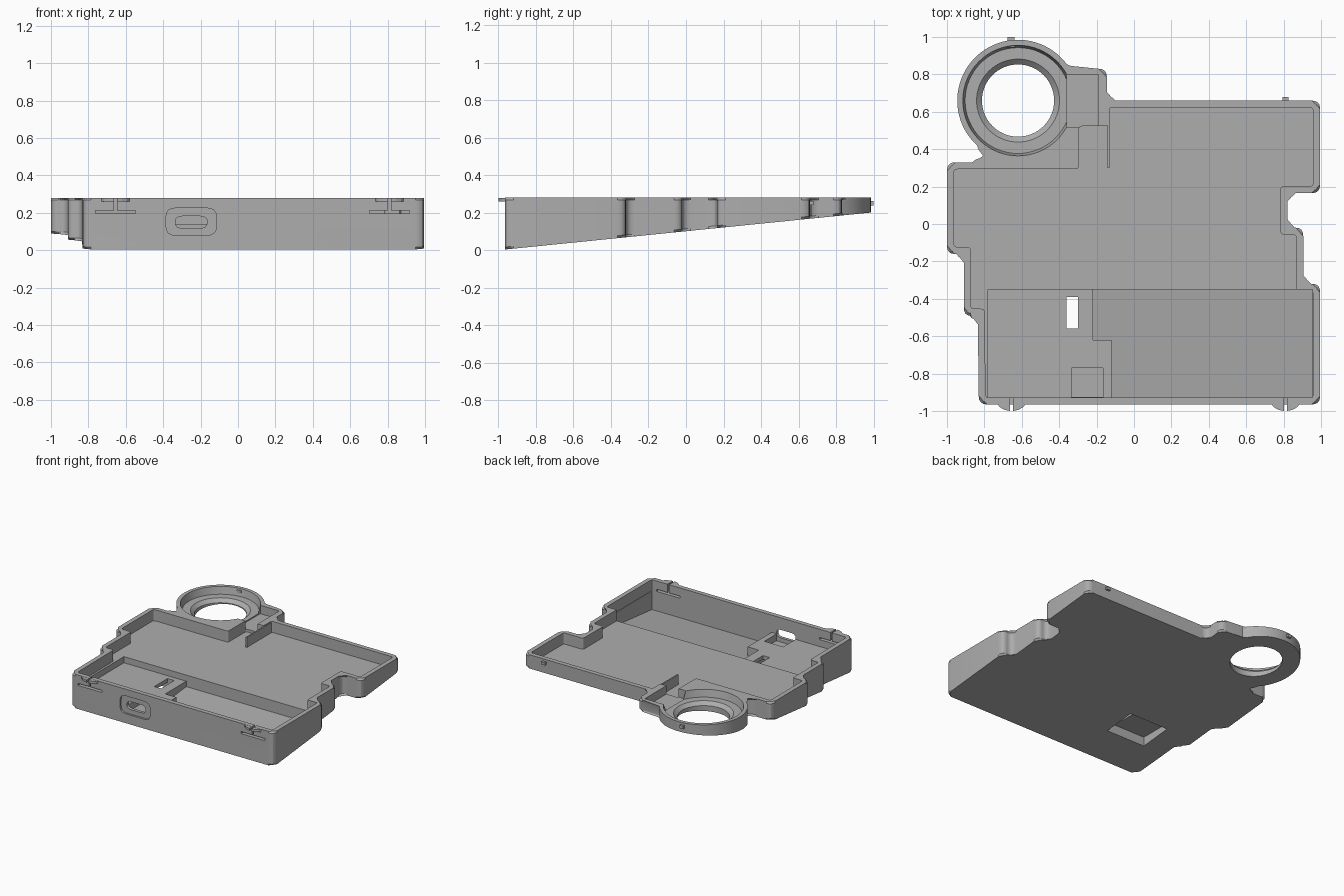
import bpy, bmesh, math
from mathutils import Vector

if "Cube" in bpy.data.objects:
    bpy.data.objects.remove(bpy.data.objects["Cube"], do_unlink=True)

TOP = 0.28
RING = Vector((-0.62, 0.66))
RING_R = 0.325

grey = bpy.data.materials.new("plain grey plastic")
grey.use_nodes = True
grey.diffuse_color = (0.42, 0.42, 0.42, 1)
grey.node_tree.nodes["Principled BSDF"].inputs["Base Color"].default_value = (0.42, 0.42, 0.42, 1)


def underside(y):
    return 0.004 + 0.101 * (y + 0.965)


def rounded(points, r, steps=4):
    # replace each corner with a short curve
    out = []
    pts = [Vector(p) for p in points]
    for i, p in enumerate(pts):
        a, b = pts[i - 1] - p, pts[(i + 1) % len(pts)] - p
        s = p + a.normalized() * min(r, a.length * 0.45)
        e = p + b.normalized() * min(r, b.length * 0.45)
        for k in range(steps + 1):
            t = k / steps
            out.append(s * (1 - t) ** 2 + p * 2 * t * (1 - t) + e * t * t)
    return out


def inset(points, d):
    # shift every side of a counter-clockwise outline inwards
    out = []
    pts = [Vector(p) for p in points]
    for i, p in enumerate(pts):
        u = (p - pts[i - 1]).normalized()
        v = (pts[(i + 1) % len(pts)] - p).normalized()
        n, m = Vector((-u.y, u.x)), Vector((-v.y, v.x))
        out.append(p + (n + m) * d / (1 + n.dot(m)))
    return out


def finish(bm, name):
    bmesh.ops.recalc_face_normals(bm, faces=bm.faces)
    mesh = bpy.data.meshes.new(name)
    bm.to_mesh(mesh)
    bm.free()
    obj = bpy.data.objects.new(name, mesh)
    bpy.context.collection.objects.link(obj)
    mesh.materials.append(grey)
    return obj


def prism(name, outline, low, high, bevel=0.0):
    # low and high are heights or functions of y
    lo = low if callable(low) else lambda y: low
    hi = high if callable(high) else lambda y: high
    bm = bmesh.new()
    b = [bm.verts.new((p[0], p[1], lo(p[1]))) for p in outline]
    t = [bm.verts.new((p[0], p[1], hi(p[1]))) for p in outline]
    caps = [bm.faces.new(b[::-1]), bm.faces.new(t)]
    for i in range(len(b)):
        bm.faces.new((b[i - 1], b[i], t[i], t[i - 1]))
    if bevel:
        edges = list({e for f in caps for e in f.edges})
        bmesh.ops.bevel(bm, geom=edges, offset=bevel, segments=1, affect='EDGES')
    return finish(bm, name)


def rect(x0, x1, y0, y1):
    return [(x0, y0), (x1, y0), (x1, y1), (x0, y1)]


def box(name, x0, x1, y0, y1, z0, z1):
    return prism(name, rect(x0, x1, y0, y1), z0, z1)


def cone(name, r0, r1, z0, z1):
    bm = bmesh.new()
    bmesh.ops.create_cone(bm, cap_ends=True, segments=64, radius1=r0, radius2=r1, depth=z1 - z0)
    bmesh.ops.translate(bm, verts=bm.verts, vec=(RING.x, RING.y, (z0 + z1) / 2))
    return finish(bm, name)


def front_slot(name, x0, x1, z0, z1, r, y0, y1):
    # rounded rectangle running through the front wall
    outline = rounded(rect(x0, x1, z0, z1), r)
    obj = prism(name, outline, y0, y1)
    for v in obj.data.vertices:
        x, z, y = v.co
        v.co = (x, y, z)
    obj.data.flip_normals()
    return obj


def combine(target, other, operation):
    other.hide_render = True
    mod = target.modifiers.new("shape", 'BOOLEAN')
    mod.object, mod.operation, mod.solver = other, operation, 'EXACT'
    bpy.context.view_layer.objects.active = target
    bpy.ops.object.modifier_apply(modifier=mod.name)
    bpy.data.objects.remove(other, do_unlink=True)


# stepped sides shared by the outer shell and the room inside it
right_side = [(-0.83, -0.965), (0.995, -0.965), (0.995, -0.32), (0.905, -0.32), (0.905, -0.02),
              (0.82, -0.02), (0.82, 0.165), (0.995, 0.165), (0.995, 0.66)]
left_side = [(-1.0, 0.33), (-1.0, -0.16), (-0.91, -0.16), (-0.91, -0.49), (-0.835, -0.49)]

# outer shell with the ring on its rear corner
back = rounded(right_side + [(-0.145, 0.66), (-0.145, 0.83), (-0.35, 0.83),
                             (-0.82, 0.33)] + left_side, 0.045)
start = (len(right_side) + 2) * 5
arc = []
for k in range(45):
    a = math.radians(32 + (232 - 32) * k / 44)
    arc.append(RING + Vector((math.cos(a), math.sin(a))) * RING_R)
outline = back[:start] + arc + back[start + 5:]
shell = prism("case_shell", outline, underside, TOP, bevel=0.013)

# main room, front pocket and raised shelf
room = inset(right_side + [(-0.172, 0.66), (-0.172, 0.56), (-0.332, 0.56), (-0.332, 0.33)]
             + left_side, 0.037)
combine(shell, prism("room_cutter", rounded(room, 0.02), 0.19, 0.5), 'DIFFERENCE')
pocket = [(-0.12, -0.928), (0.955, -0.928), (0.955, -0.35), (-0.22, -0.35), (-0.22, -0.62), (-0.12, -0.62)]
combine(shell, prism("pocket_cutter", pocket, lambda y: underside(y) + 0.03, 0.4), 'DIFFERENCE')
shelf = [(-0.78, -0.928), (-0.11, -0.928), (-0.11, -0.62), (-0.22, -0.62), (-0.22, -0.35), (-0.78, -0.35)]
combine(shell, prism("shelf_cutter", shelf, 0.14, 0.41), 'DIFFERENCE')

# ring recess, chamfered hole and the cable passage
for part in (cone("recess_cutter", 0.283, 0.3, 0.222, 0.3),
             cone("chamfer_cutter", 0.193, 0.226, 0.195, 0.226),
             cone("hole_cutter", 0.193, 0.193, -0.2, 0.23),
             box("passage_cutter", -0.36, -0.19, 0.515, 0.80, 0.212, 0.42)):
    combine(shell, part, 'DIFFERENCE')

# socket opening, switch slot and the recess underneath
for part in (front_slot("socket_recess", -0.385, -0.115, 0.08, 0.225, 0.05, -1.1, -0.95),
             front_slot("socket_opening", -0.335, -0.165, 0.118, 0.182, 0.04, -1.1, -0.85),
             box("socket_bay", -0.335, -0.165, -0.925, -0.77, 0.085, 0.3),
             box("switch_slot", -0.36, -0.30, -0.56, -0.39, -0.1, 0.3),
             prism("switch_recess", rect(-0.64, -0.29, -0.65, -0.385), -0.1, 0.11)):
    combine(shell, part, 'DIFFERENCE')

# slits that free the front clips
for x in (-0.655, 0.81):
    combine(shell, box("slit_cutter", x - 0.107, x + 0.107, -1.1, -0.915, 0.196, 0.213), 'DIFFERENCE')
    combine(shell, box("gap_cutter", x - 0.007, x + 0.007, -1.1, -0.915, 0.2, 0.4), 'DIFFERENCE')

bpy.ops.object.select_all(action='DESELECT')
shell.select_set(True)
bpy.context.view_layer.objects.active = shell
bpy.ops.object.shade_smooth_by_angle(angle=math.radians(28))

# curved clip tabs on the front, split in the middle
for side, x in (("right", -0.655), ("left", 0.81)):
    for half, s in (("outer", -1), ("inner", 1)):
        tab = [(x + s * 0.007, -0.955), (x + s * 0.007, -1.0), (x + s * 0.035, -0.994),
               (x + s * 0.062, -0.98), (x + s * 0.082, -0.955)]
        prism(f"{side}_clip_{half}", tab, 0.26, 0.279)

# thin divider inside and catches at the back
box("divider", -0.141, -0.13, 0.30, 0.64, 0.185, 0.272)
box("rear_catch", 0.793, 0.827, 0.65, 0.678, 0.24, 0.262)
box("ring_catch", -0.675, -0.64, 0.97, 1.0, 0.238, 0.262)
box("ring_inner_catch", -0.68, -0.635, 0.945, 0.965, 0.245, 0.268)
